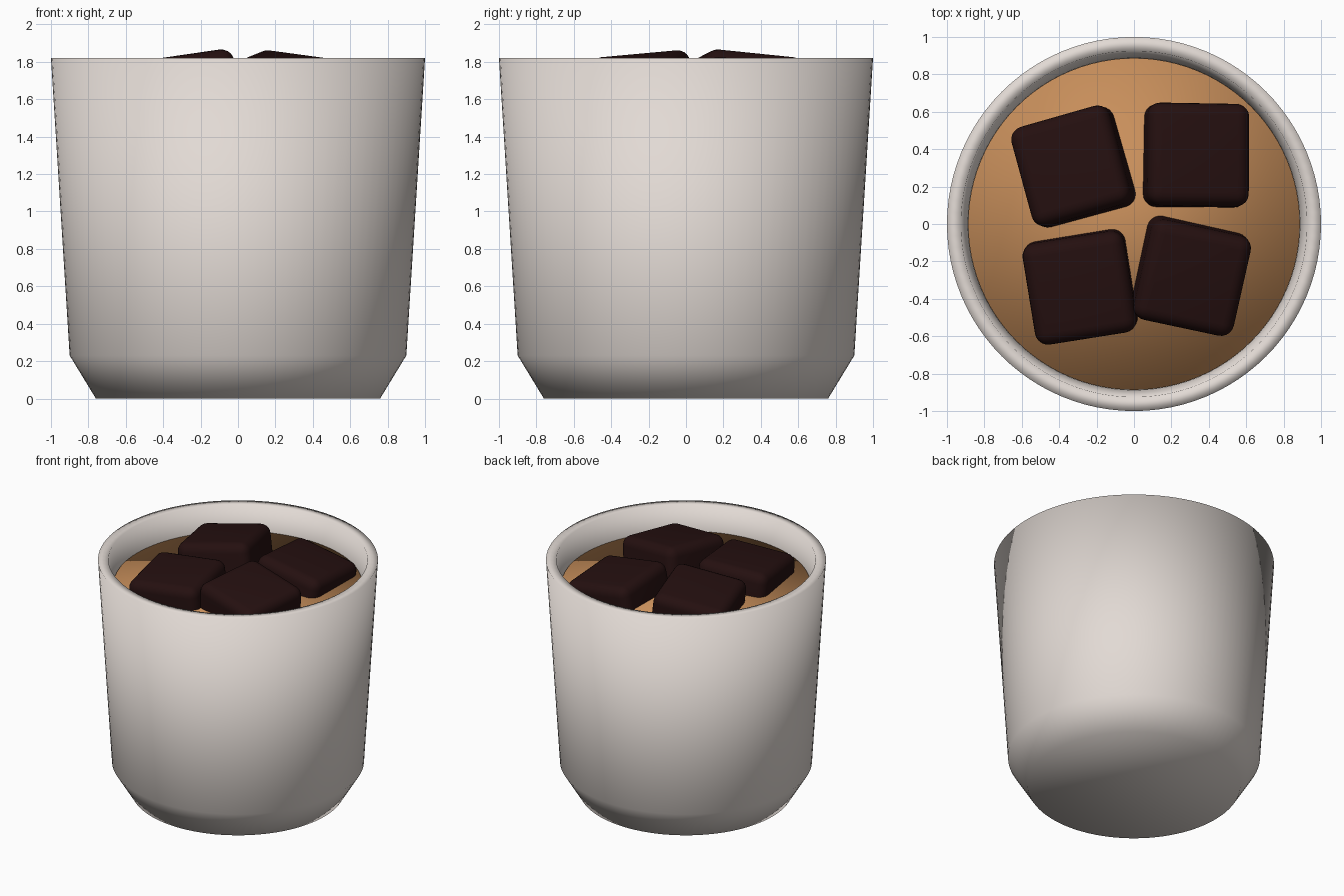
import bpy, bmesh, math
from mathutils import Vector, Euler

if "Cube" in bpy.data.objects:
    bpy.data.objects.remove(bpy.data.objects["Cube"])


def material(name, color):
    m = bpy.data.materials.new(name)
    m.diffuse_color = (*color, 1)
    m.use_nodes = True
    m.node_tree.nodes["Principled BSDF"].inputs["Base Color"].default_value = m.diffuse_color
    return m


def finish(name, bm, mat):
    bmesh.ops.recalc_face_normals(bm, faces=bm.faces[:])
    for f in bm.faces:
        f.smooth = True
    me = bpy.data.meshes.new(name)
    bm.to_mesh(me)
    bm.free()
    me.materials.append(mat)
    ob = bpy.data.objects.new(name, me)
    bpy.context.collection.objects.link(ob)
    return ob


def lathe(name, profile, mat, n=96):
    """Revolve (radius, z) points around z and cap both ends."""
    bm = bmesh.new()
    rings = [[bm.verts.new((r * math.cos(2 * math.pi * i / n),
                            r * math.sin(2 * math.pi * i / n), z)) for i in range(n)]
             for r, z in profile]
    for a, b in zip(rings, rings[1:]):
        for i in range(n):
            j = (i + 1) % n
            bm.faces.new((a[i], a[j], b[j], b[i]))
    bm.faces.new(rings[0])
    bm.faces.new(rings[-1])
    return finish(name, bm, mat)


def chocolate_cube(name, x, y, top, yaw, sx, sy, mat, size=0.55):
    """Rounded cube; sx and sy are the slopes of its top face."""
    bm = bmesh.new()
    bmesh.ops.create_cube(bm, size=size)
    bmesh.ops.bevel(bm, geom=bm.edges[:], offset=0.07, segments=5,
                    profile=0.5, affect='EDGES')
    ob = finish(name, bm, mat)
    rot = Euler((math.atan(sy), -math.atan(sx), math.radians(yaw)))
    ob.rotation_euler = rot
    normal = rot.to_matrix() @ Vector((0, 0, 1))
    # the given x, y is the middle of the part above the drink
    ob.location = Vector((x, y, top)) - normal * size / 2
    ob.location.x += normal.x * 0.09
    ob.location.y += normal.y * 0.09


ceramic = material("warm white ceramic", (0.76, 0.70, 0.66))
coffee = material("milky coffee", (0.58, 0.275, 0.105))
chocolate = material("dark chocolate", (0.018, 0.005, 0.005))

# Cup: chamfered foot, flared wall, flat rim, hollow inside
lathe("cup", [(0.76, 0), (0.90, 0.23), (1.0, 1.82), (0.925, 1.82),
              (0.888, 1.60), (0.82, 0.28), (0.70, 0.12)], ceramic)

# Drink filling the cup
lathe("drink", [(0.80, 0.30), (0.887, 1.63)], coffee)

# Four chocolate cubes leaning outwards
for name, *values in [
        ("cube_back_left", -0.335, 0.31, 1.817, 16, 0.14, -0.10),
        ("cube_back_right", 0.34, 0.37, 1.778, -1, -0.16, -0.07),
        ("cube_front_left", -0.29, -0.34, 1.793, 9, 0.06, 0.07),
        ("cube_front_right", 0.31, -0.285, 1.816, -12, -0.133, 0.09)]:
    chocolate_cube(name, *values, chocolate)
